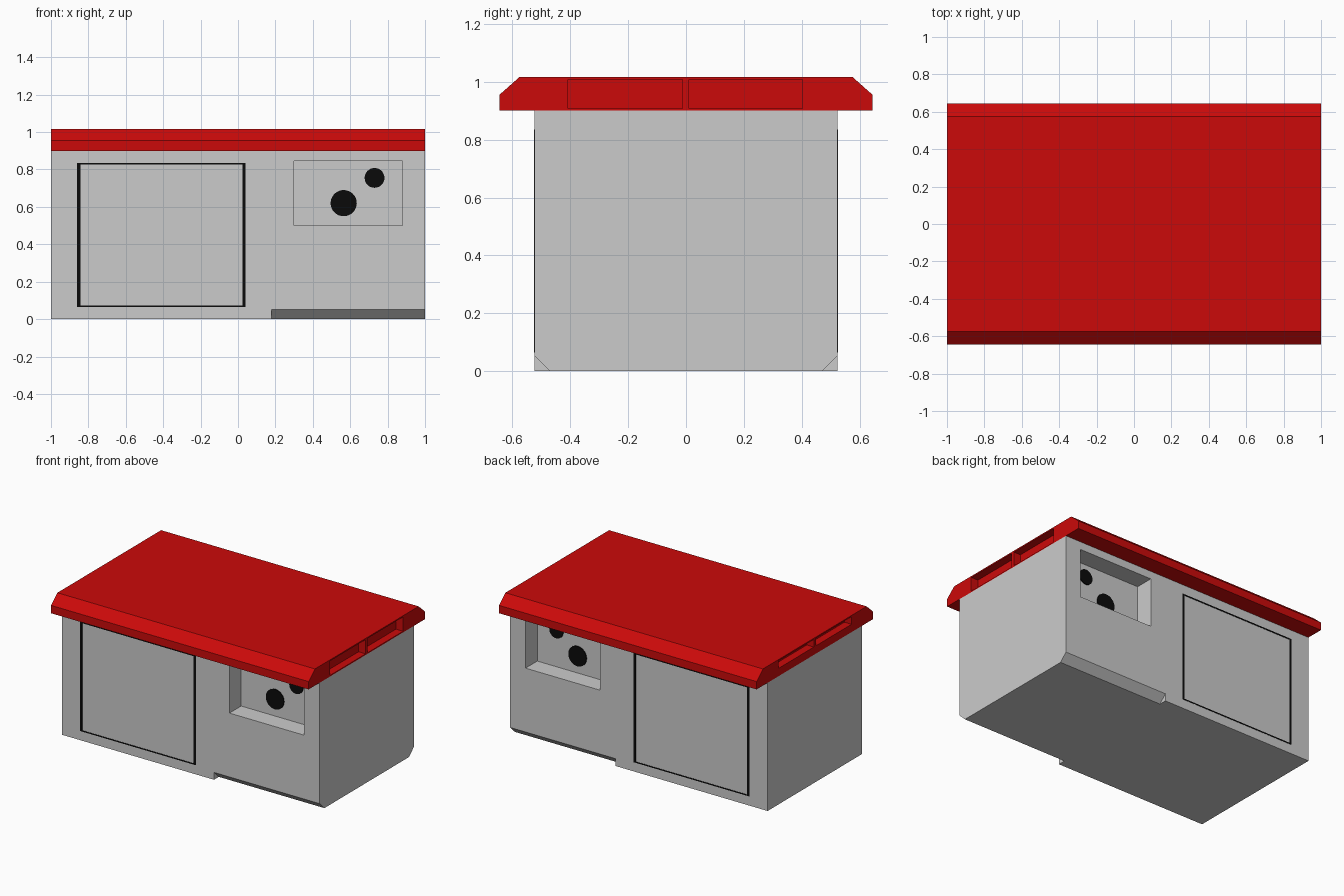
import bpy, bmesh
from math import pi
from mathutils import Matrix

if "Cube" in bpy.data.objects:
    bpy.data.objects.remove(bpy.data.objects["Cube"])


def material(name, color):
    m = bpy.data.materials.new(name)
    m.diffuse_color = color
    m.use_nodes = True
    m.node_tree.nodes["Principled BSDF"].inputs["Base Color"].default_value = m.diffuse_color
    return m


red = material("red_paint", (0.6, 0.003, 0.003, 1))
black = material("black", (0.003, 0.003, 0.003, 1))


def finish(name, bm, mat=None):
    bmesh.ops.recalc_face_normals(bm, faces=bm.faces)
    me = bpy.data.meshes.new(name)
    bm.to_mesh(me)
    bm.free()
    ob = bpy.data.objects.new(name, me)
    bpy.context.collection.objects.link(ob)
    if mat:
        me.materials.append(mat)
    return ob


def prism(name, profile, x0, x1, mat=None):
    """Extrude a (y, z) profile along x."""
    bm = bmesh.new()
    face = bm.faces.new([bm.verts.new((x0, y, z)) for y, z in profile])
    ext = bmesh.ops.extrude_face_region(bm, geom=[face])
    verts = [v for v in ext["geom"] if isinstance(v, bmesh.types.BMVert)]
    bmesh.ops.translate(bm, verts=verts, vec=(x1 - x0, 0, 0))
    return finish(name, bm, mat)


def box(name, x, y, z, mat=None):
    return prism(name, [(y[0], z[0]), (y[1], z[0]), (y[1], z[1]), (y[0], z[1])], x[0], x[1], mat)


def cut(target, cutter):
    mod = target.modifiers.new("cut", 'BOOLEAN')
    mod.operation = 'DIFFERENCE'
    mod.solver = 'EXACT'
    mod.object = cutter
    bpy.context.view_layer.objects.active = target
    bpy.ops.object.modifier_apply(modifier=mod.name)
    bpy.data.objects.remove(cutter)


W = 0.523       # half depth of the body
REC = 0.13      # window recess depth

# Main body and roof with sloped long edges
body = box("body", (-1, 1), (-W, W), (0, 0.9))
roof = prism("roof", [(-0.645, 0.9), (0.645, 0.9), (0.645, 0.955), (0.575, 1.017),
                      (-0.575, 1.017), (-0.645, 0.955)], -1, 1, red)

# Vent slots in both ends of the roof
for end, z in ((1, (0.908, 1.008)), (-1, (0.955, 1.008))):
    for y in ((-0.408, -0.012), (0.01, 0.403)):
        cut(roof, box("slot_cutter", sorted((end * 0.945, end * 1.1)), y, z))

for s, side in ((-1, "front"), (1, "back")):
    # Window recess and chamfered lower edge
    cut(body, box("window_cutter", (0.3, 0.88), sorted((s * (W - REC), s * (W + 0.1))), (0.5, 0.845)))
    cut(body, prism("chamfer_cutter", [(s * (W - 0.105), -0.05), (s * (W + 0.05), -0.05),
                                       (s * (W + 0.05), 0.1)], 0.18, 1.1))

    # Thin black door outline
    y = sorted((s * (W - 0.01), s * (W + 0.002)))
    for name, x, z in (("left", (-0.86, -0.843), (0.065, 0.835)),
                       ("right", (0.023, 0.04), (0.065, 0.835)),
                       ("top", (-0.843, 0.023), (0.826, 0.835)),
                       ("bottom", (-0.843, 0.023), (0.065, 0.073))):
        box(f"{side}_door_edge_{name}", x, y, z, black)

    # Round black ports on the recess wall
    for name, x, z, r in (("large", 0.565, 0.62, 0.07), ("small", 0.73, 0.755, 0.053)):
        bm = bmesh.new()
        bmesh.ops.create_cone(bm, cap_ends=True, segments=32, radius1=r, radius2=r, depth=0.012,
                              matrix=Matrix.Translation((x, s * (W - REC), z)) @ Matrix.Rotation(pi / 2, 4, 'X'))
        finish(f"{side}_{name}_port", bm, black)
